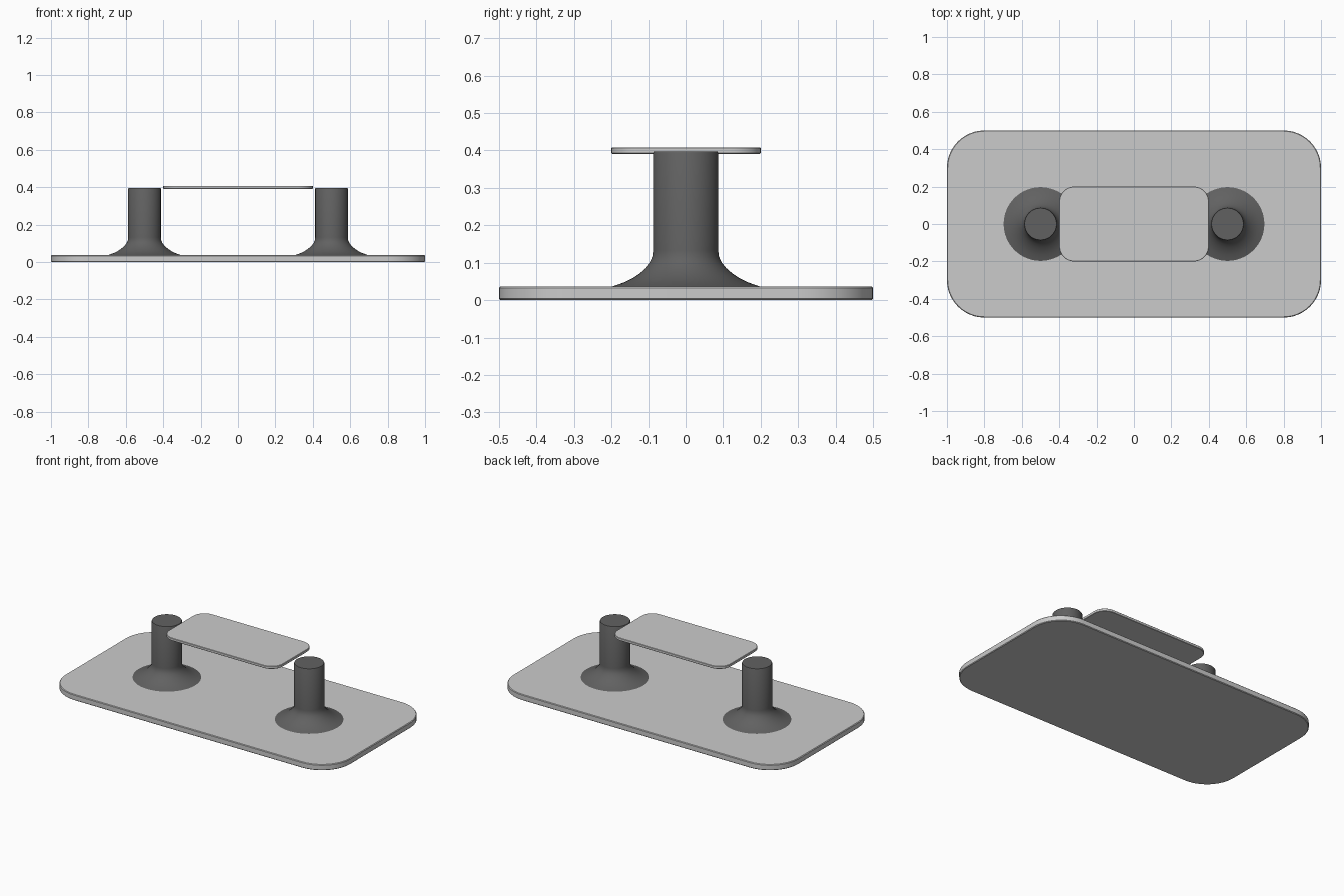
import bpy, bmesh, math

if "Cube" in bpy.data.objects:
    bpy.data.objects.remove(bpy.data.objects["Cube"])


def finish(name, bm):
    bmesh.ops.recalc_face_normals(bm, faces=bm.faces[:])
    mesh = bpy.data.meshes.new(name)
    bm.to_mesh(mesh)
    bm.free()
    obj = bpy.data.objects.new(name, mesh)
    bpy.context.collection.objects.link(obj)
    bpy.ops.object.select_all(action='DESELECT')
    obj.select_set(True)
    bpy.context.view_layer.objects.active = obj
    bpy.ops.object.shade_smooth_by_angle(angle=math.radians(35))
    return obj


def rounded_plate(name, half_x, half_y, radius, z0, z1, edge):
    """Rounded rectangle with softened rims, stacked as rings."""
    steps = 12
    bm = bmesh.new()
    rings = []
    for z, inset in ((z0, edge), (z0 + edge, 0), (z1 - edge, 0), (z1, edge)):
        ring = []
        for q, (sx, sy) in enumerate(((1, 1), (-1, 1), (-1, -1), (1, -1))):
            for i in range(steps + 1):
                a = math.pi / 2 * (q + i / steps)
                r = radius - inset
                ring.append(bm.verts.new((sx * (half_x - radius) + r * math.cos(a),
                                          sy * (half_y - radius) + r * math.sin(a), z)))
        rings.append(ring)
    n = len(rings[0])
    for lo, hi in zip(rings, rings[1:]):
        for i in range(n):
            bm.faces.new((lo[i], lo[(i + 1) % n], hi[(i + 1) % n], hi[i]))
    bm.faces.new(rings[0][::-1])
    bm.faces.new(rings[-1])
    return finish(name, bm)


def lathe(name, profile, x, sides=64):
    """Solid of revolution with flat caps."""
    bm = bmesh.new()
    rings = [[bm.verts.new((x + r * math.cos(2 * math.pi * i / sides),
                            r * math.sin(2 * math.pi * i / sides), z))
              for i in range(sides)] for r, z in profile]
    for lo, hi in zip(rings, rings[1:]):
        for i in range(sides):
            j = (i + 1) % sides
            bm.faces.new((lo[i], lo[j], hi[j], hi[i]))
    bm.faces.new(rings[0][::-1])
    bm.faces.new(rings[-1])
    return finish(name, bm)


# Plates
rounded_plate("base_plate", 1.0, 0.5, 0.2, 0.0, 0.037, 0.004)
rounded_plate("top_plate", 0.4, 0.2, 0.08, 0.391, 0.408, 0.002)

# Flared posts
dark = bpy.data.materials.new("dark_grey")
dark.diffuse_color = (0.12, 0.12, 0.12, 1)
dark.use_nodes = True
dark.node_tree.nodes["Principled BSDF"].inputs["Base Color"].default_value = dark.diffuse_color
profile = [(0.2, 0.036), (0.185, 0.041), (0.165, 0.048), (0.145, 0.058),
           (0.125, 0.071), (0.108, 0.086), (0.096, 0.101), (0.089, 0.116),
           (0.087, 0.132), (0.087, 0.393), (0.085, 0.397)]
for side, x in (("left", -0.5), ("right", 0.5)):
    post = lathe(side + "_post", profile, x)
    post.data.materials.append(dark)
